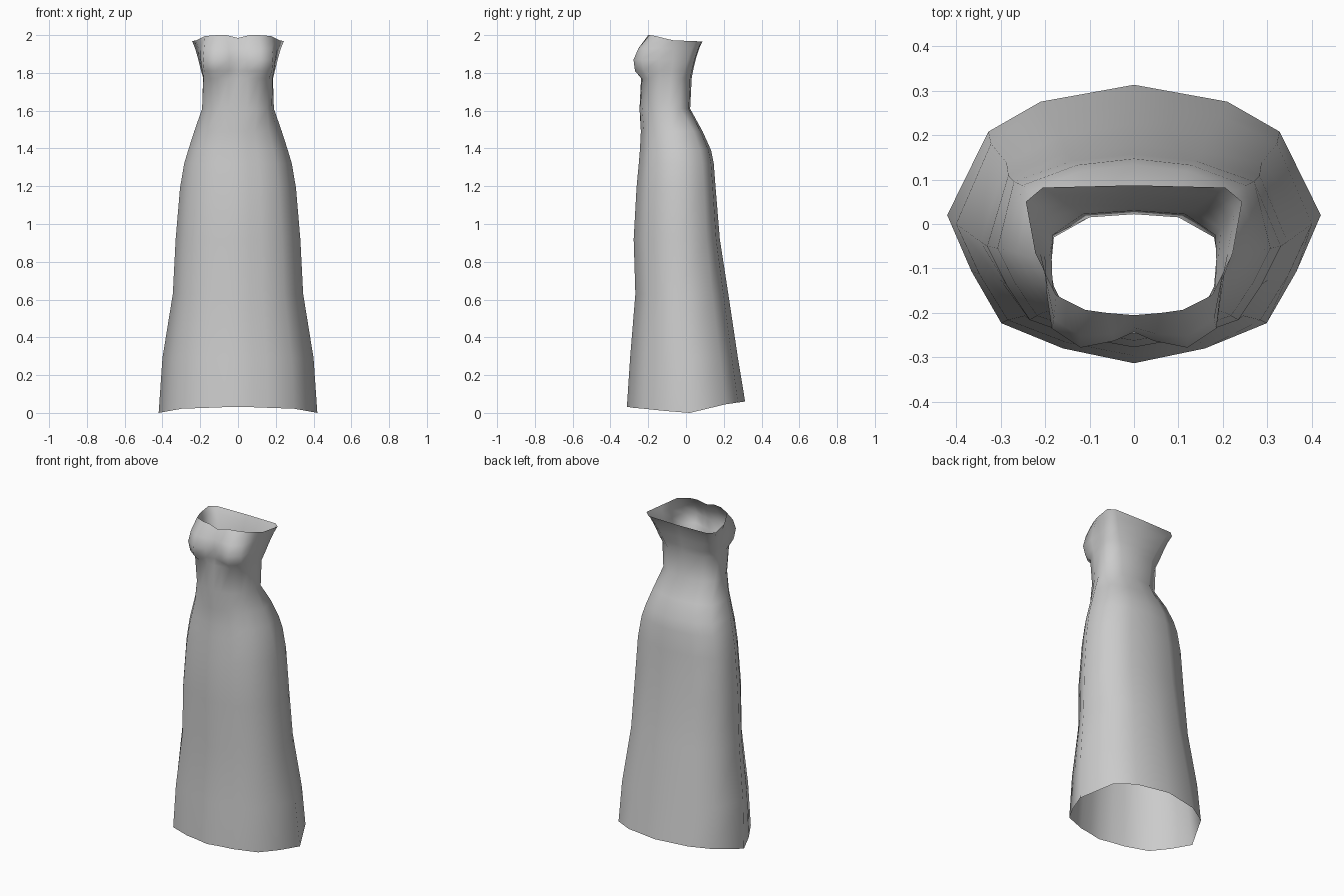
import bpy

# Half cross-sections run from centre front, round the side, to centre back.
FRONT = [(0, 0), (.19, .05), (.38, .10), (.71, .27), (.87, .62), (1, 1)]
HEM_BACK = [(.78, .64), (.50, .87), (0, 1)]
HIP_BACK = [(.88, .71), (.45, .93), (0, 1)]


def skirt_ring(z, width, front, side, back):
    """Half ring of the skirt; the seat is squarer than the hem."""
    t = min(1, z / 1.2)
    pts = [(u * width, front + v * (side - front), z) for u, v in FRONT]
    for (u0, v0), (u1, v1) in zip(HEM_BACK, HIP_BACK):
        u, v = u0 + t * (u1 - u0), v0 + t * (v1 - v0)
        pts.append((u * width, side + v * (back - side), z))
    return pts


def bodice_ring(z, xs, ys):
    return [(x, y, z) for x, y in zip(xs, ys)]


# Skirt: height, half width, front y, side y, back y
skirt = [
    (0.00, .420, -.313, .020, .313),
    (0.29, .400, -.296, .000, .275),
    (0.63, .345, -.268, -.040, .224),
    (0.92, .330, -.277, -.050, .179),
    (1.19, .307, -.262, -.055, .157),
    (1.32, .285, -.250, -.060, .147),
    (1.39, .264, -.244, -.065, .133),
    (1.49, .232, -.239, -.075, .088),
]
rings = [skirt_ring(*row) for row in skirt]

# Curved hem
hem = [.03, .03, .027, .022, .01, 0, .045, .055, .06]
rings[0] = [(x, y, z) for (x, y, _), z in zip(rings[0], hem)]

# Bodice: waist, under bust, cups, neckline
rings += [
    bodice_ring(1.61, [0, .05, .10, .155, .18, .190, .18, .10, 0],
                [-.246, -.242, -.232, -.19, -.14, -.09, -.03, .015, .022]),
    bodice_ring(1.77, [0, .05, .11, .165, .183, .185, .183, .115, 0],
                [-.238, -.236, -.233, -.195, -.14, -.08, -.025, .022, .03]),
    bodice_ring(1.81, [0, .05, .12, .18, .19, .19, .195, .13, 0],
                [-.236, -.252, -.270, -.222, -.14, -.075, -.01, .031, .037]),
    bodice_ring(1.87, [0, .045, .12, .185, .198, .20, .21, .155, 0],
                [-.243, -.263, -.278, -.235, -.145, -.07, .01, .046, .051]),
    bodice_ring(1.93, [0, .05, .12, .18, .197, .21, .227, .18, 0],
                [-.233, -.247, -.252, -.215, -.13, -.067, .033, .066, .07]),
    bodice_ring(2.00, [0, .06, .11, .175, .20, .222, .243, .205, 0],
                [-.205, -.20, -.193, -.16, -.11, -.065, .05, .082, .087]),
]
neckline = [1.985, 2.0, 2.0, 1.995, 1.982, 1.972, 1.968, 1.966, 1.965]
rings[-1] = [(x, y, z) for (x, y, _), z in zip(rings[-1], neckline)]

# Mirror each half ring and join neighbouring rings
verts = []
for half in rings:
    verts += half + [(-x, y, z) for x, y, z in half[-2:0:-1]]
n = len(verts) // len(rings)
faces = [(i * n + j, i * n + (j + 1) % n, (i + 1) * n + (j + 1) % n, (i + 1) * n + j)
         for i in range(len(rings) - 1) for j in range(n)]

mesh = bpy.data.meshes.new("dress")
mesh.from_pydata(verts, [], faces)
mesh.polygons.foreach_set("use_smooth", [True] * len(faces))
dress = bpy.data.objects.new("dress", mesh)
bpy.context.collection.objects.link(dress)

# Grey cloth
cloth = bpy.data.materials.new("grey_cloth")
cloth.diffuse_color = (.6, .6, .6, 1)
mesh.materials.append(cloth)
